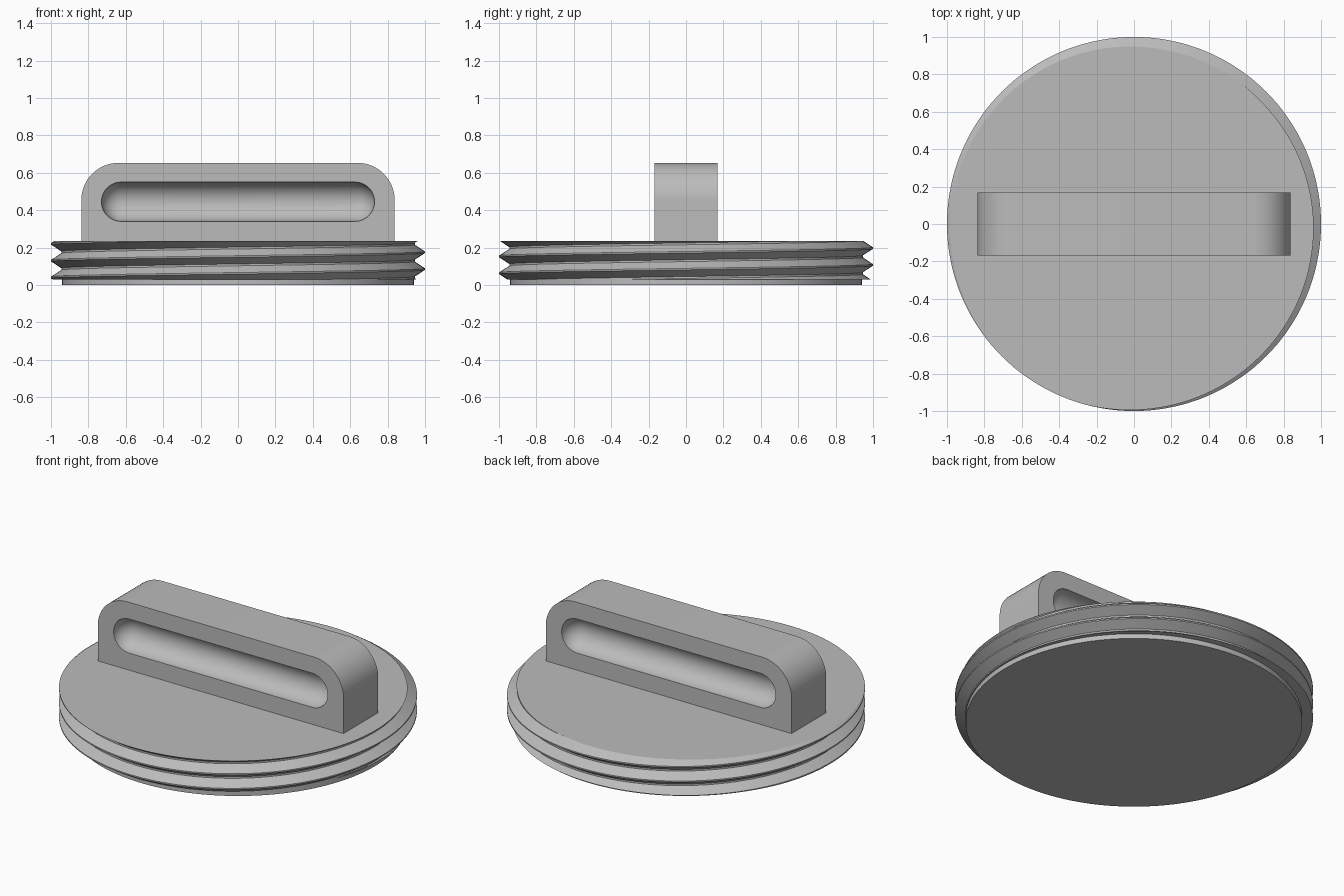
import bpy, bmesh
from math import pi, sin, cos, floor, radians
from mathutils import Matrix, Vector

if "Cube" in bpy.data.objects:
    bpy.data.objects.remove(bpy.data.objects["Cube"])

grey = bpy.data.materials.new("plain grey")
grey.use_nodes = True
grey.diffuse_color = (0.5, 0.5, 0.5, 1)
grey.node_tree.nodes["Principled BSDF"].inputs["Base Color"].default_value = (0.5, 0.5, 0.5, 1)

SEGMENTS = 144
BOTTOM, TOP = 0.03, 0.235      # height range of the thread
PITCH, CREST_Z = 0.09, 0.175   # crest height where the thread crosses +x
CREST, ROOT = 1.0, 0.945
CREST_FLAT, ROOT_FLAT = 0.004, 0.04   # half widths, measured from the crest


def finish(bm, name):
    bmesh.ops.recalc_face_normals(bm, faces=bm.faces)
    mesh = bpy.data.meshes.new(name)
    bm.to_mesh(mesh)
    bm.free()
    obj = bpy.data.objects.new(name, mesh)
    bpy.context.collection.objects.link(obj)
    mesh.materials.append(grey)
    return obj


def smooth(obj):
    bpy.ops.object.select_all(action='DESELECT')
    obj.select_set(True)
    bpy.context.view_layer.objects.active = obj
    bpy.ops.object.shade_smooth_by_angle(angle=radians(25))


def thread_radius(offset):
    d = abs(offset - PITCH * floor(offset / PITCH + 0.5))
    t = (d - CREST_FLAT) / (ROOT_FLAT - CREST_FLAT)
    return CREST + (ROOT - CREST) * min(max(t, 0), 1)


# Threaded disc: helical rows trimmed flat at top and bottom
bm = bmesh.new()
columns = []
for i in range(SEGMENTS + 1):
    a = 2 * pi * i / SEGMENTS
    crest = CREST_Z + PITCH * i / SEGMENTS
    column = []
    for turn in range(-4, 4):
        for step in (-ROOT_FLAT, -CREST_FLAT, CREST_FLAT, ROOT_FLAT):
            z = min(max(crest + turn * PITCH + step, BOTTOM), TOP)
            r = thread_radius(z - crest)
            column.append(bm.verts.new((r * cos(a), r * sin(a), z)))
    columns.append(column)
for left, right in zip(columns, columns[1:]):
    for j in range(len(left) - 1):
        bm.faces.new((left[j], right[j], right[j + 1], left[j + 1]))
bmesh.ops.remove_doubles(bm, verts=bm.verts, dist=0.00005)
bmesh.ops.holes_fill(bm, edges=[e for e in bm.edges if e.is_boundary], sides=0)
smooth(finish(bm, "threaded_disc"))

# Plain foot under the thread
bm = bmesh.new()
bmesh.ops.create_cone(bm, cap_ends=True, segments=SEGMENTS, radius1=0.94, radius2=0.94,
                      depth=BOTTOM, matrix=Matrix.Translation((0, 0, BOTTOM / 2)))
smooth(finish(bm, "foot"))

# Handle: upright plate with rounded upper corners
HALF_X, HALF_Y, HANDLE_TOP, CORNER = 0.838, 0.169, 0.653, 0.2
bm = bmesh.new()
outline = [(HALF_X, TOP - 0.01)]
for side, start in ((1, 0), (-1, pi / 2)):
    for k in range(17):
        a = start + pi / 2 * k / 16
        outline.append((side * (HALF_X - CORNER) + CORNER * cos(a),
                        HANDLE_TOP - CORNER + CORNER * sin(a)))
outline.append((-HALF_X, TOP - 0.01))
plate = bm.faces.new([bm.verts.new((x, -HALF_Y, z)) for x, z in outline])
extruded = bmesh.ops.extrude_face_region(bm, geom=[plate], use_keep_orig=True)
bmesh.ops.translate(bm, vec=(0, 2 * HALF_Y, 0),
                    verts=[v for v in extruded["geom"] if isinstance(v, bmesh.types.BMVert)])
handle = finish(bm, "handle")

# Finger grooves: capsules cut into the front and back
GROOVE_R, GROOVE_X, GROOVE_Z = 0.105, 0.625, 0.445
for side, label in ((-1, "front"), (1, "back")):
    bm = bmesh.new()
    points = []
    for end in (-1, 1):
        for k in range(13):
            a = pi / 2 * (k if end < 0 else 12 - k) / 12
            points.append(bm.verts.new((end * (GROOVE_X + GROOVE_R * cos(a)), side * HALF_Y,
                                        GROOVE_Z + GROOVE_R * sin(a))))
    edges = [bm.edges.new(pair) for pair in zip(points, points[1:])]
    bmesh.ops.spin(bm, geom=points + edges, cent=Vector((0, side * HALF_Y, GROOVE_Z)),
                   axis=(1, 0, 0), angle=2 * pi, steps=48)
    bmesh.ops.remove_doubles(bm, verts=bm.verts, dist=0.0001)
    cutter = finish(bm, label + "_groove_cutter")
    cutter.hide_render = True
    cut = handle.modifiers.new(label + " groove", 'BOOLEAN')
    cut.operation, cut.solver, cut.object = 'DIFFERENCE', 'EXACT', cutter
    bpy.context.view_layer.objects.active = handle
    bpy.ops.object.modifier_apply(modifier=cut.name)
    bpy.data.objects.remove(cutter)
smooth(handle)
